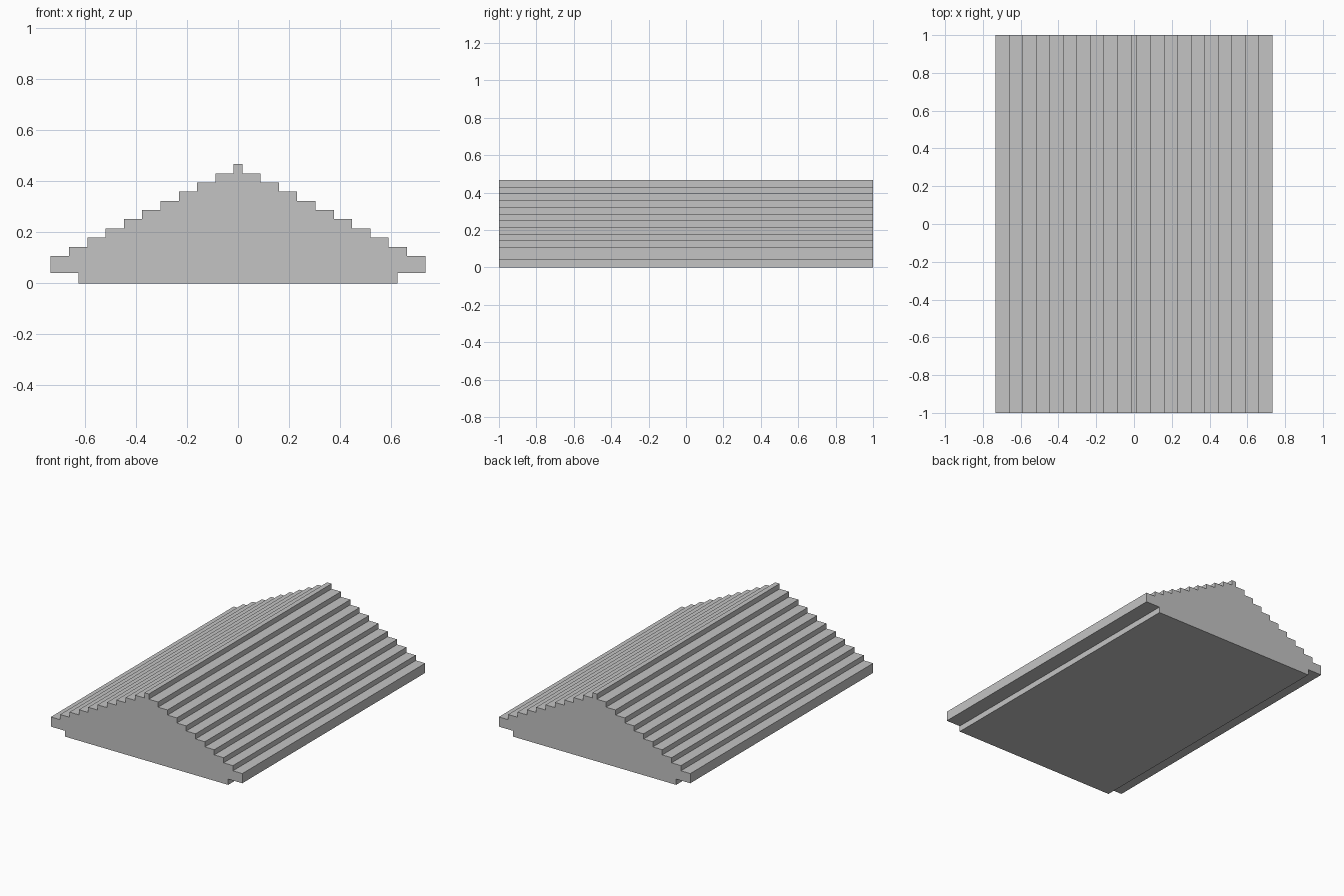
import bpy
import bmesh

cube = bpy.data.objects.get("Cube")
if cube:
    bpy.data.objects.remove(cube, do_unlink=True)

LENGTH = 2.0
BASE_HALF, EAVE_HALF, RIDGE_HALF = 0.625, 0.733, 0.017
EAVE_BOTTOM, EAVE_TOP, RIDGE_TOP = 0.04, 0.107, 0.466
STEPS = 10

# Stone colour
stone = bpy.data.materials.new("light grey")
stone.use_nodes = True
colour = (0.55, 0.55, 0.55, 1)
stone.diffuse_color = colour
stone.node_tree.nodes["Principled BSDF"].inputs["Base Color"].default_value = colour

# Right half of the gable outline: recessed base, eave, then steps to the ridge
half = [(BASE_HALF, 0), (BASE_HALF, EAVE_BOTTOM), (EAVE_HALF, EAVE_BOTTOM)]
run = (EAVE_HALF - RIDGE_HALF) / STEPS
rise = (RIDGE_TOP - EAVE_TOP) / STEPS
for i in range(STEPS + 1):
    x, z = EAVE_HALF - i * run, EAVE_TOP + i * rise
    half.append((x, z))
    if i < STEPS:
        half.append((x - run, z))
outline = half + [(-x, z) for x, z in reversed(half)]

# Extrude the mirrored outline along the ridge
bm = bmesh.new()
gable = bm.faces.new([bm.verts.new((x, -LENGTH / 2, z)) for x, z in outline])
result = bmesh.ops.extrude_face_region(bm, geom=[gable], use_keep_orig=True)
moved = [g for g in result["geom"] if isinstance(g, bmesh.types.BMVert)]
bmesh.ops.translate(bm, verts=moved, vec=(0, LENGTH, 0))
bmesh.ops.recalc_face_normals(bm, faces=bm.faces)

mesh = bpy.data.meshes.new("stepped_roof")
bm.to_mesh(mesh)
bm.free()
mesh.materials.append(stone)
roof = bpy.data.objects.new("stepped_roof", mesh)
bpy.context.collection.objects.link(roof)
